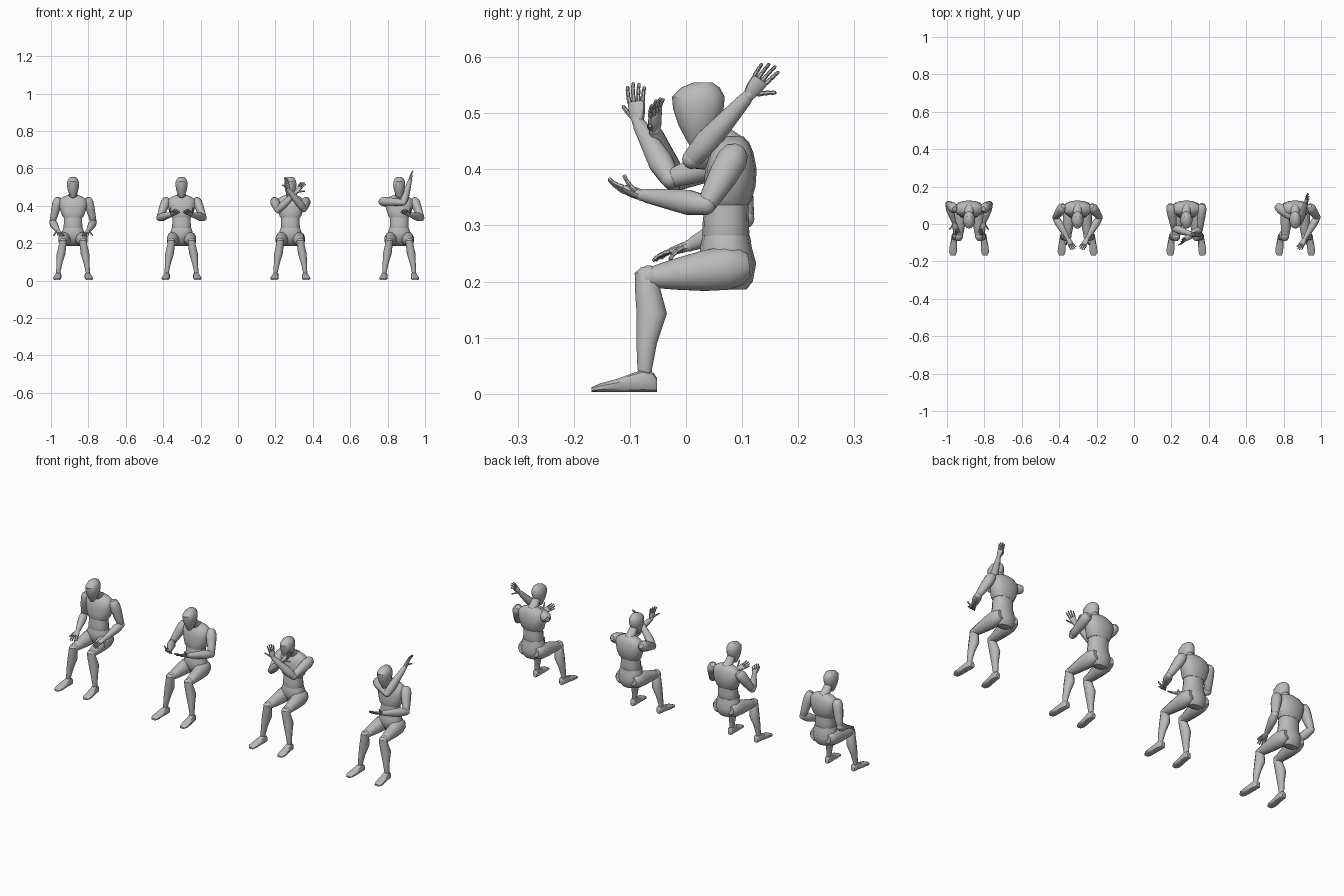
import bpy, bmesh, math
from mathutils import Vector as V

if "Cube" in bpy.data.objects:
    bpy.data.objects.remove(bpy.data.objects["Cube"])

mat = bpy.data.materials.new("mannequin grey")
mat.diffuse_color = (0.5, 0.5, 0.5, 1)
mat.use_nodes = True
mat.node_tree.nodes["Principled BSDF"].inputs["Base Color"].default_value = mat.diffuse_color
X, Y, Z = V((1, 0, 0)), V((0, 1, 0)), V((0, 0, 1))


def skin(bm, rings, u, v, n=12, power=1.0):
    """Closed skin through rings of (centre, radius u, radius v)."""
    def s(t):
        return math.copysign(abs(t) ** power, t)
    loops = []
    for c, ru, rv in rings:
        loops.append([bm.verts.new(V(c) + u * ru * s(math.cos(2 * math.pi * (i + .5) / n))
                                   + v * rv * s(math.sin(2 * math.pi * (i + .5) / n))) for i in range(n)])
    for a, b in zip(loops, loops[1:]):
        for i in range(n):
            j = (i + 1) % n
            bm.faces.new((a[i], a[j], b[j], b[i]))
    bm.faces.new(loops[0][::-1])
    bm.faces.new(loops[-1])


def limb(bm, a, b, prof, n=12, flat=None, power=1.0):
    """Tapered limb from a to b; prof is (t, half width, half thickness)."""
    a, b = V(a), V(b)
    w = (b - a).normalized()
    v = flat or (X if abs(w.x) < .8 else Z)
    v = (v - w * v.dot(w)).normalized()
    skin(bm, [(a.lerp(b, t), p, q) for t, p, q in prof], v.cross(w), v, n, power)


def ball(bm, c, r):
    skin(bm, [(V(c) + Z * r * math.sin(k), r * math.cos(k), r * math.cos(k))
              for k in (-1.4, -.9, -.45, 0, .45, .9, 1.4)], X, Y)


def finish(name, bm, off):
    bmesh.ops.recalc_face_normals(bm, faces=bm.faces)
    me = bpy.data.meshes.new(name)
    bm.to_mesh(me)
    bm.free()
    me.shade_smooth()
    me.set_sharp_from_angle(angle=math.radians(35))
    me.materials.append(mat)
    ob = bpy.data.objects.new(name, me)
    ob.location.x = off
    bpy.context.collection.objects.link(ob)


def loft(name, off, rows, power=1.0, n=14):
    """Upright part from rows of (z, x, y, half width, half depth)."""
    bm = bmesh.new()
    skin(bm, [((x, y, z), rx, ry) for z, x, y, rx, ry in rows], X, Y, n, power)
    finish(name, bm, off)


def part(name, off, a, b, prof, joint=0, **kw):
    bm = bmesh.new()
    limb(bm, a, b, prof, **kw)
    if joint:
        ball(bm, b, joint)
    finish(name, bm, off)


def hand(off, wrist, tip, normal, thumb):
    """Palm, four jointed fingers and a thumb; thumb is +1 or -1 along the width."""
    a, b, nrm = V(wrist), V(tip), V(normal)
    w = (b - a).normalized()
    nrm = (nrm - w * nrm.dot(w)).normalized()
    side = w.cross(nrm) * thumb
    bm = bmesh.new()
    limb(bm, a, a + w * .036, [(0, .010, .009), (.35, .014, .009), (.9, .016, .007), (1, .014, .005)],
         n=10, flat=nrm, power=.75)

    def finger(p, d, l, r):
        for k in range(3):
            q = p + d * l
            limb(bm, p, q, [(0, r * .8, r * .8), (.15, r, r), (.85, r * .9, r * .9), (1, r * .7, r * .7)],
                 n=6, flat=nrm)
            p, d, l, r = q, (d + nrm * .22).normalized(), l * .85, r * .9
    for i, l in enumerate((.013, .015, .014, .011)):
        s = 1.5 - i
        finger(a + w * .034 + side * s * .0085, (w + side * s * .09).normalized(), l, .0042)
    finger(a + w * .010 + side * .011, (w * .75 + side * .7 + nrm * .3).normalized(), .014, .0048)
    finish("hand", bm, off)


def arm(off, side, elbow, wrist, tip, normal, thumb):
    shoulder = V((side * .083, .085, .422))
    part("upper_arm", off, shoulder, elbow,
         [(-.2, .012, .012), (-.12, .022, .021), (.06, .028, .026), (.35, .027, .024), (.7, .022, .020),
          (.95, .018, .017), (1.02, .012, .012)], joint=.0175)
    part("forearm", off, elbow, wrist,
         [(-.06, .012, .012), (.02, .018, .018), (.28, .023, .021), (.6, .018, .017), (.92, .013, .012),
          (1, .010, .010)], joint=.011)
    hand(off, wrist, tip, normal, thumb)


def body(off):
    loft("head", off, [(.443, 0, .014, .009, .008), (.455, 0, .019, .018, .020), (.48, 0, .022, .028, .036),
                       (.507, 0, .022, .033, .045), (.529, 0, .022, .032, .047),
                       (.546, 0, .026, .024, .034), (.555, 0, .030, .012, .016)])
    part("neck", off, (0, .085, .435), (0, .042, .485), [(0, .03, .032), (.4, .022, .024), (1, .02, .021)])
    loft("chest", off, [(.336, 0, .073, .052, .039), (.345, 0, .074, .059, .043), (.37, 0, .078, .068, .046),
                        (.40, 0, .080, .076, .046), (.43, 0, .081, .076, .039), (.447, 0, .083, .055, .030),
                        (.458, 0, .083, .028, .02)], power=.85)
    loft("abdomen", off, [(.27, 0, .070, .048, .038), (.285, 0, .071, .052, .042), (.31, 0, .071, .050, .041),
                          (.342, 0, .073, .050, .038)], power=.85)
    loft("pelvis", off, [(.186, 0, .09, .034, .018), (.2, 0, .083, .052, .036), (.232, 0, .075, .063, .050),
                         (.262, 0, .071, .060, .046), (.282, 0, .072, .053, .042)], power=.9)
    for s in (-1, 1):
        part("thigh", off, (s * .043, .082, .225), (s * .054, -.066, .207),
             [(-.2, .022, .02), (-.1, .034, .03), (.08, .040, .035), (.35, .037, .033), (.7, .028, .027),
              (.95, .020, .022), (1.05, .014, .016)], joint=.022)
        loft("shin", off, [(.226, s * .054, -.070, .010, .010), (.215, s * .054, -.073, .019, .019),
                           (.19, s * .056, -.069, .021, .023), (.143, s * .064, -.061, .024, .028),
                           (.09, s * .073, -.070, .016, .019), (.045, s * .079, -.0735, .012, .0135),
                           (.035, s * .079, -.073, .010, .012)], n=12)
        bm = bmesh.new()
        skin(bm, [((s * x, y, .003 + h / 2), rx, h / 2) for x, y, rx, h in (
            (.078, -.052, .010, .026), (.078, -.058, .015, .035), (.079, -.078, .017, .040),
            (.081, -.095, .018, .034), (.084, -.125, .021, .023), (.086, -.152, .021, .016),
            (.085, -.168, .013, .009))], X, Z, 12, .7)
        finish("foot", bm, off)


def rest(off, s):       # hand resting on the thigh
    arm(off, s, (s * .110, .105, .312), (s * .080, .006, .264), (s * .062, -.06, .243), (0, 0, -1), s)


def forward(off, s):    # forearm held forward and inward
    arm(off, s, (s * .118, .036, .336), (s * .052, -.078, .354), (s * .018, -.14, .373), (-s * .5, 0, 1), -s)


centres = (-.882, -.302, .280, .862)
for c in centres:
    body(c)
for s in (-1, 1):
    rest(centres[0], s)
    forward(centres[1], s)
# forearms crossed in front of the face
arm(centres[2], 1, (.072, -.028, .383), (-.012, -.086, .485), (-.022, -.092, .56), (-.9, .4, 0), 1)
arm(centres[2], -1, (-.066, -.022, .377), (.030, -.056, .470), (.072, -.054, .53), (.7, .7, 0), -1)
# one hand forward, the other reaching over the opposite shoulder
forward(centres[3], 1)
arm(centres[3], -1, (.022, .010, .418), (.057, .112, .532), (.068, .155, .590), (1, .2, -.2), 1)
